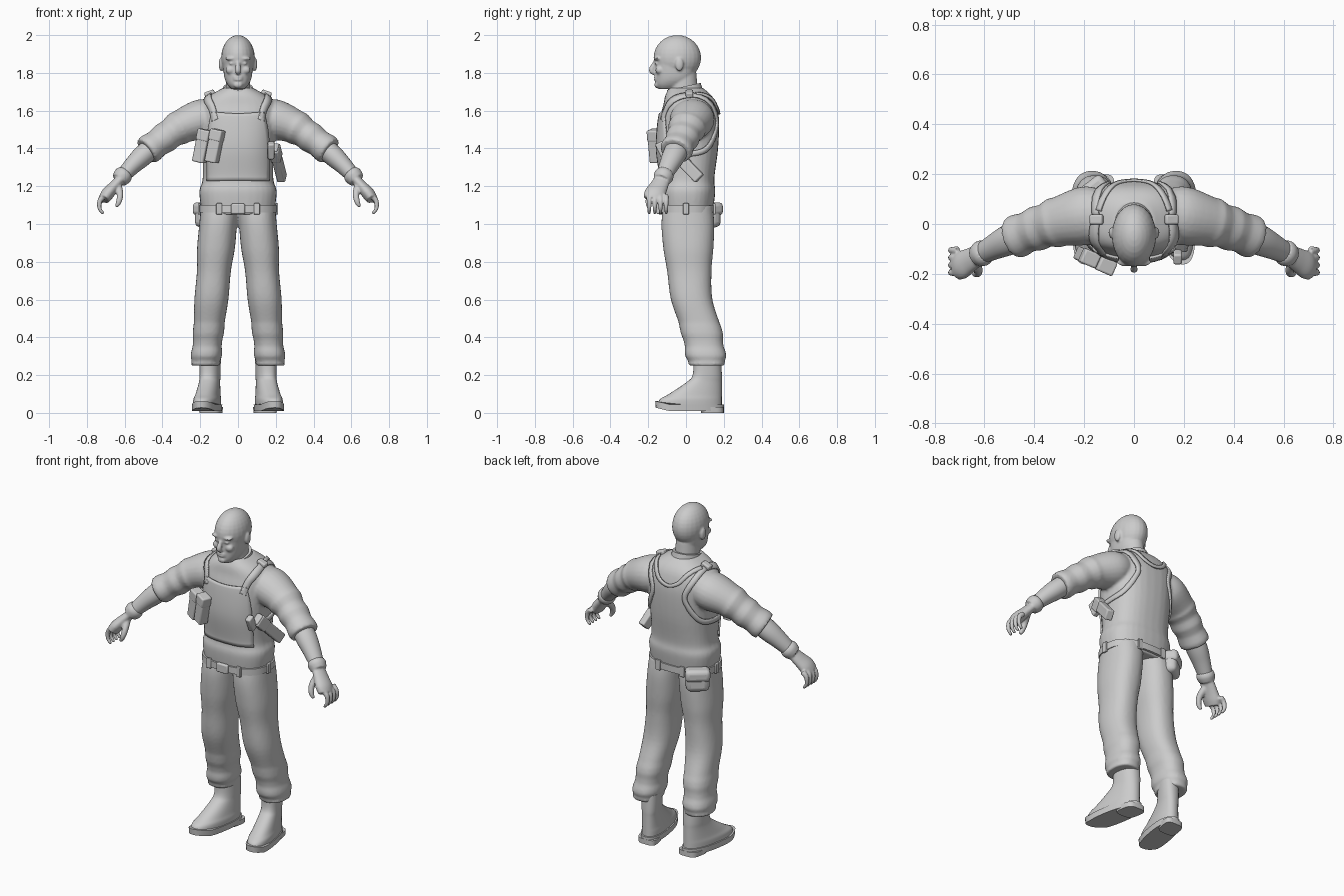
import bpy, bmesh, math
from mathutils import Vector, Matrix, Euler

cube = bpy.data.objects.get("Cube")
if cube:
    bpy.data.objects.remove(cube)

shade = (.6, .6, .6, 1)
grey = bpy.data.materials.new("plain_grey")
grey.use_nodes = True
grey.diffuse_color = shade
grey.node_tree.nodes["Principled BSDF"].inputs["Base Color"].default_value = shade


def finish(name, bm, voxel=0, bevel=0):
    """Turn a bmesh into an object; voxel merges and softens overlapping shells."""
    bmesh.ops.recalc_face_normals(bm, faces=bm.faces)
    for face in bm.faces:
        face.smooth = True
    mesh = bpy.data.meshes.new(name)
    bm.to_mesh(mesh)
    bm.free()
    mesh.materials.append(grey)
    mesh.set_sharp_from_angle(angle=.7)
    ob = bpy.data.objects.new(name, mesh)
    bpy.context.collection.objects.link(ob)
    if bevel:
        mod = ob.modifiers.new("rounded_edges", "BEVEL")
        mod.width, mod.segments = bevel, 3
    if voxel:
        mod = ob.modifiers.new("merge", "REMESH")
        mod.mode, mod.voxel_size, mod.use_smooth_shade = "VOXEL", voxel, True
        ob.modifiers.new("soften", "SMOOTH").iterations = 3
    return ob


def curve(rows, steps=5):
    """Smooth interpolation through rows of numbers."""
    rows = [Vector(row) for row in rows]
    rows = [2 * rows[0] - rows[1], *rows, 2 * rows[-1] - rows[-2]]
    out = []
    for a, b, c, d in zip(rows, rows[1:], rows[2:], rows[3:]):
        for k in range(steps):
            t = k / steps
            bend = (2 * a - 5 * b + 4 * c - d) * t * t + (3 * b - a - 3 * c + d) * t ** 3
            out.append(b + ((c - a) * t + bend) / 2)
    return out + [rows[-2]]


def fold(i, count, start):
    """Cloth folds: ripples in the last part of a limb."""
    t = i / (count - 1) - start
    return 1 + .05 * math.sin(t / (1 - start) * math.pi * 5) if t > 0 else 1


def oval(power, count=32):
    for i in range(count):
        a = math.tau * i / count
        c, s = math.cos(a), math.sin(a)
        yield math.copysign(abs(c) ** (2 / power), c), math.copysign(abs(s) ** (2 / power), s)


def skin(bm, rings):
    loops = [[bm.verts.new(p) for p in ring] for ring in rings]
    for a, b in zip(loops, loops[1:]):
        for i in range(len(a)):
            bm.faces.new((a[i - 1], a[i], b[i], b[i - 1]))
    bm.faces.new(loops[0])
    bm.faces.new(loops[-1])


def stack(bm, rows, power=2.3, side=1, centre=lambda y, z: 0, slope=0, folds=1):
    """Level sections: height, half width, front y, back y."""
    rows = curve(rows)
    rings = []
    for i, (z, half, front, back) in enumerate(rows):
        swell = fold(i, len(rows), folds)
        ring = []
        for c, s in oval(power):
            y = (front + back) / 2 + s * swell * (back - front) / 2
            ring.append((side * (centre(y, z) + c * half * swell), y, z + slope * y))
        rings.append(ring)
    skin(bm, rings)


def limb(bm, rows, side=1, flat=1, folds=1):
    """Sections square to a path: x, y, z, radius; flat thins them across y."""
    rows = curve(rows)
    pts = [row.xyz for row in rows]
    rings = []
    for i, p in enumerate(pts):
        t = (pts[min(i + 1, len(pts) - 1)] - pts[max(i - 1, 0)]).normalized()
        u = Vector((0, 1, 0))
        u = (u - t * u.dot(t)).normalized()
        v = t.cross(u) * flat
        r = rows[i].w * fold(i, len(rows), folds)
        rings.append([Vector((side, 1, 1)) * (p + (u * c + v * s) * r) for c, s in oval(2, 24)])
    skin(bm, rings)


def arm(rows):
    """Arms sweep forward as they reach out."""
    return [(x, .05 - .45 * x * x, z, r) for x, z, r in rows]


def blob(bm, at, size):
    bmesh.ops.create_uvsphere(bm, u_segments=24, v_segments=16, radius=1,
                              matrix=Matrix.Translation(at) @ Matrix.Diagonal((*size, 1)))


def box(name, at, size, turn=(0, 0, 0), bevel=.008):
    bm = bmesh.new()
    spin = Euler([math.radians(a) for a in turn]).to_matrix().to_4x4()
    bmesh.ops.create_cube(bm, size=1, matrix=Matrix.Translation(at) @ spin @ Matrix.Diagonal((*size, 1)))
    return finish(name, bm, bevel=bevel)


def wrap(ob, target):
    """Lay a thin sheet on the target and give it thickness."""
    mod = ob.modifiers.new("lay_on", "SHRINKWRAP")
    mod.target, mod.wrap_mode, mod.offset = target, "ABOVE_SURFACE", .006
    mod = ob.modifiers.new("thickness", "SOLIDIFY")
    mod.thickness, mod.offset = .009, 0


def strap(name, points, width, target, side=1):
    bm = bmesh.new()
    path = [Vector((side * x, y, z)) for x, y, z in curve(points, 8)]
    rows = []
    for i, p in enumerate(path):
        along = path[min(i + 1, len(path) - 1)] - path[max(i - 1, 0)]
        across = along.cross(p - Vector((0, 0, 1.45))).normalized() * width / 2
        rows.append([bm.verts.new(p + across * k) for k in (-1, 0, 1)])
    for a, b in zip(rows, rows[1:]):
        for k in (0, 1):
            bm.faces.new((a[k], a[k + 1], b[k + 1], b[k]))
    wrap(finish(name, bm), target)


# Head: skull, jaw, neck and features merged
bm = bmesh.new()
blob(bm, (0, -.046, 1.88), (.089, .126, .12))
stack(bm, [(1.715, .035, -.145, -.05), (1.74, .057, -.158, 0), (1.78, .073, -.16, .04), (1.87, .082, -.163, .06)])
stack(bm, [(1.62, .068, -.08, .07), (1.8, .062, -.1, .055)], 2)
limb(bm, [(0, -.16, 1.865, .009), (0, -.182, 1.815, .015), (0, -.165, 1.797, .011)])
blob(bm, (0, -.152, 1.737), (.026, .016, .018))
for z in (1.765, 1.777):
    blob(bm, (0, -.158, z), (.025, .012, .007))
for s in (1, -1):
    blob(bm, (s * .036, -.152, 1.876), (.032, .018, .01))
    blob(bm, (s * .034, -.152, 1.85), (.014, .013, .008))
    blob(bm, (s * .04, -.14, 1.815), (.026, .022, .022))
    blob(bm, (s * .09, -.035, 1.845), (.012, .022, .036))
finish("head", bm, voxel=.006)

# Shirt: torso and rolled sleeves
bm = bmesh.new()
stack(bm, [(1.05, .19, -.13, .14), (1.17, .205, -.14, .155), (1.24, .187, -.13, .15), (1.4, .19, -.15, .17),
           (1.55, .2, -.14, .175), (1.63, .2, -.12, .16), (1.68, .15, -.11, .135), (1.72, .08, -.09, .09)], 2.5)
for s in (1, -1):
    limb(bm, arm([(.1, 1.57, .09), (.19, 1.555, .118), (.3, 1.515, .1), (.39, 1.455, .087), (.485, 1.385, .084)]),
         s, .9, .5)
shirt = finish("shirt", bm, voxel=.009)

# Collar, higher at the back
bm = bmesh.new()
stack(bm, [(1.66, .095, -.11, .1), (1.7, .083, -.105, .086), (1.73, .077, -.1, .078)], 2, slope=.22)
finish("collar", bm)

# Trousers with gathered hems
bm = bmesh.new()
for s in (1, -1):
    stack(bm, [(1.1, .1, -.12, .14), (1, .1, -.13, .15), (.87, .1, -.12, .145), (.75, .09, -.1, .135),
               (.6, .09, -.08, .14), (.45, .08, -.03, .185), (.3, .08, 0, .21), (.25, .073, .02, .2)],
          side=s, centre=lambda y, z: .195 - .09 * z, folds=.7)
finish("trousers", bm, voxel=.009)

# Belt, buckle, keepers
bm = bmesh.new()
stack(bm, [(1.06, .206, -.145, .155), (1.1, .206, -.145, .155)], 2.5)
finish("belt", bm)
box("belt_buckle", (0, -.147, 1.08), (.075, .022, .055))
for s in (1, -1):
    for part, x, y, angle in (("front", .1, -.135, 10), ("side", .206, 0, 90), ("back", .08, .15, 0)):
        box(f"{part}_belt_keeper", (s * x, y, 1.08), (.03, .014, .06), (0, 0, -s * angle), .004)

# Rounded hip pouch with flap
box("hip_pouch", (-.165, .125, 1.045), (.13, .075, .125), (0, 0, 38), .028)
box("hip_pouch_flap", (-.168, .129, 1.08), (.138, .083, .07), (0, 0, 38), .022)

# Chest panel, narrower toward the top
bm = bmesh.new()
bmesh.ops.create_grid(bm, x_segments=16, y_segments=20, size=1)
for v in bm.verts:
    across, up = v.co.x, (v.co.y + 1) / 2
    v.co = (across * (.18 - .05 * up * up), -.16 + .06 * across * across, 1.23 + .36 * up)
wrap(finish("chest_panel", bm), shirt)

# Harness yoke behind the neck
yoke = [(.13, .05, 1.67), (.1, .12, 1.655), (.06, .16, 1.61)]
strap("back_yoke", yoke + [(0, .175, 1.59)] + [(-x, y, z) for x, y, z in yoke[::-1]], .022, shirt)


def foot(y, z):
    """Feet turn out toward the toes."""
    return .167 - .17 * y


for s, label in ((1, "left"), (-1, "right")):
    # Harness straps and shoulder buckle
    strap(label + "_front_strap", [(.15, .03, 1.68), (.14, -.1, 1.62), (.125, -.135, 1.55)], .04, shirt, s)
    strap(label + "_back_strap", [(.15, .03, 1.68), (.11, .165, 1.56), (.13, .165, 1.48), (.18, .1, 1.39),
                                  (.18, -.08, 1.36)], .03, shirt, s)
    box(label + "_shoulder_buckle", (s * .15, .018, 1.69), (.055, .04, .03), (0, s * 20, 0))

    # Bare forearm
    bm = bmesh.new()
    limb(bm, arm([(.42, 1.435, .06), (.5, 1.365, .062), (.56, 1.308, .052), (.62, 1.243, .04)]), s, .9)
    finish(label + "_forearm", bm)

    # Glove: cuff, palm, curled fingers, thumb
    bm = bmesh.new()
    limb(bm, arm([(.595, 1.272, .046), (.61, 1.255, .053), (.63, 1.232, .045)]), s, .95)
    limb(bm, arm([(.62, 1.24, .042), (.66, 1.195, .05), (.69, 1.16, .057), (.71, 1.13, .05)]), s, .6)
    for finger in range(4):
        bend = [math.radians(a) for a in (80, 30, -20, -70)]
        limb(bm, [(.7 + .035 * math.cos(a), -.105 - .03 * finger, 1.1 + .05 * math.sin(a), .012 + .003 * a)
                  for a in bend], s)
    limb(bm, [(.64, -.145, 1.21, .024), (.625, -.185, 1.16, .018), (.63, -.2, 1.12, .015), (.645, -.2, 1.09, .009)], s)
    finish(label + "_glove", bm, voxel=.006)

    # Boot upper, sole with toe spring, heel block
    bm = bmesh.new()
    stack(bm, [(.03, .066, -.15, .19), (.07, .066, -.14, .19), (.1, .06, -.09, .19), (.16, .053, 0, .19),
               (.2, .053, .035, .19), (.29, .055, .04, .185)], side=s, centre=foot)
    finish(label + "_boot", bm)
    bm = bmesh.new()
    stack(bm, [(.01, .07, -.16, .2), (.045, .072, -.163, .2)], side=s, centre=foot)
    for v in bm.verts:
        v.co.z += max(0, -v.co.y - .09) / 4
    finish(label + "_boot_sole", bm)
    bm = bmesh.new()
    stack(bm, [(0, .058, .08, .2), (.03, .06, .075, .2)], 3.5, s, foot)
    finish(label + "_boot_heel", bm)

# Paired pouches, tilted on the chest
for name, x, y in (("outer", -.19, -.132), ("inner", -.124, -.163)):
    box(name + "_chest_pouch", (x, y, 1.41), (.066, .055, .17), (0, 12, -24))
    box(name + "_chest_pouch_flap", (x + .012, y - .005, 1.47), (.07, .06, .06), (0, 12, -24))

# Slanted side holster with grip
box("holster", (.212, -.01, 1.325), (.045, .06, .24), (45, 0, -15))
box("holster_flap", (.198, -.06, 1.375), (.055, .07, .08), (45, 0, -15))
box("pistol_grip", (.175, -.125, 1.39), (.035, .045, .09), (25, 0, 0))
